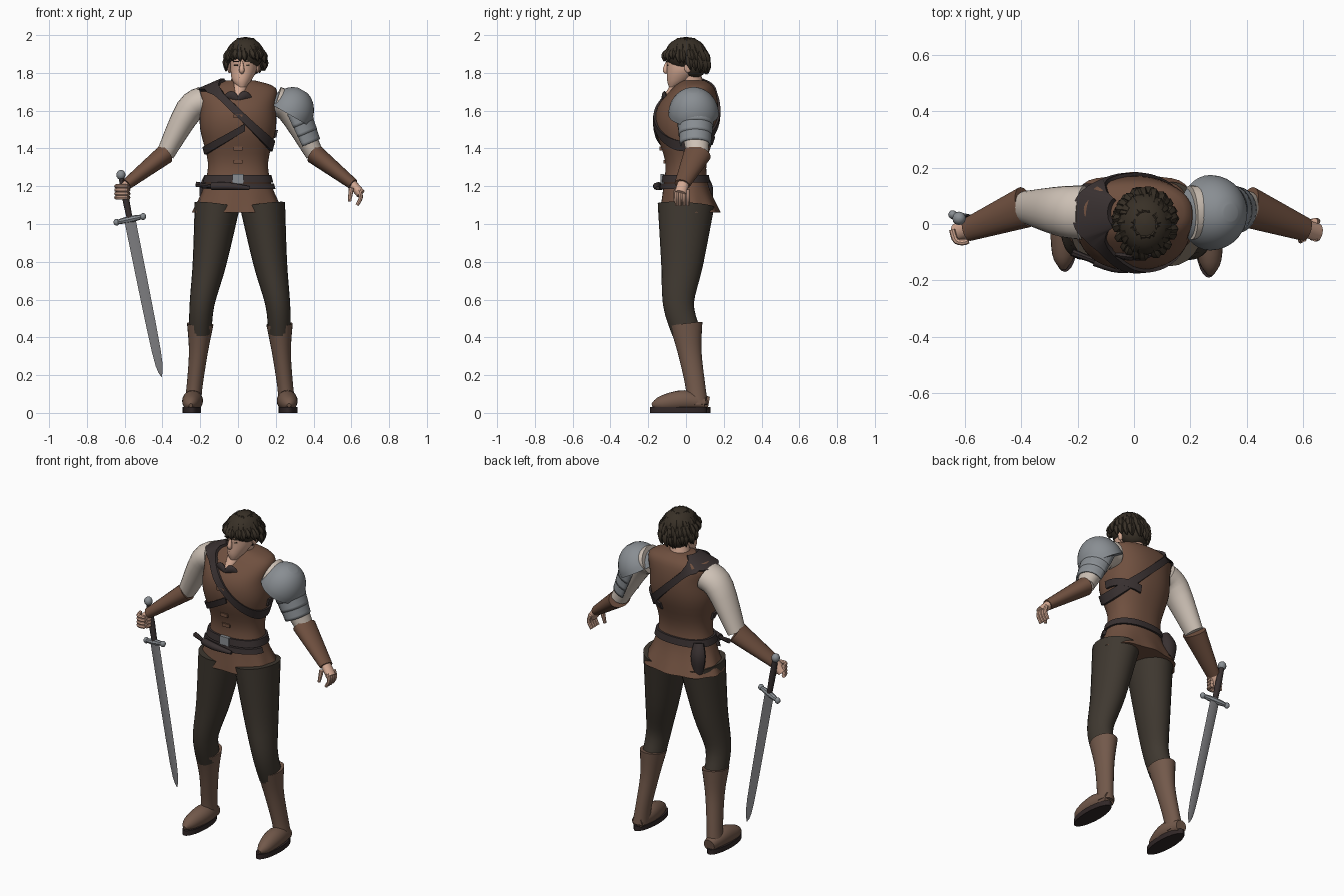
import bpy, bmesh, random
from math import sin, cos, pi, radians
from mathutils import Vector, Matrix

cube = bpy.data.objects.get("Cube")
if cube:
    bpy.data.objects.remove(cube)
random.seed(4)


def material(name, *rgb):
    mat = bpy.data.materials.new(name)
    mat.use_nodes = True
    mat.diffuse_color = (*rgb, 1)
    mat.node_tree.nodes["Principled BSDF"].inputs["Base Color"].default_value = (*rgb, 1)
    return mat


leather = material("brown leather", .16, .08, .05)
boot_leather = material("boot leather", .17, .1, .07)
cloth = material("dark trouser cloth", .05, .04, .03)
hair_black = material("black hair", .04, .03, .02)
strap_leather = material("dark strap leather", .04, .03, .03)
linen = material("pale linen", .62, .54, .47)
skin = material("skin", .68, .41, .3)
steel = material("plate steel", .25, .27, .29)
blade_steel = material("blade steel", .2, .2, .21)
sole_rubber = material("boot sole", .03, .02, .02)


def make(name, mat, tubes, closed=True, cap=True, thickness=0):
    """Skin lists of rings into one smooth object with sharp edges kept."""
    bm = bmesh.new()
    for rings in tubes:
        rows = [[bm.verts.new(point) for point in ring] for ring in rings]
        count = len(rows[0])
        for lower, upper in zip(rows, rows[1:]):
            for i in range(count if closed else count - 1):
                j = (i + 1) % count
                bm.faces.new((lower[i], lower[j], upper[j], upper[i]))
        if cap and closed:
            bm.faces.new(rows[0])
            bm.faces.new(rows[-1][::-1])
    bmesh.ops.remove_doubles(bm, verts=bm.verts, dist=.0001)
    bmesh.ops.recalc_face_normals(bm, faces=bm.faces)
    for face in bm.faces:
        face.smooth = True
    for edge in bm.edges:
        edge.smooth = edge.calc_face_angle(0) < radians(40)
    mesh = bpy.data.meshes.new(name)
    bm.to_mesh(mesh)
    bm.free()
    mesh.materials.append(mat)
    ob = bpy.data.objects.new(name, mesh)
    bpy.context.collection.objects.link(ob)
    if thickness:
        ob.modifiers.new("thickness", "SOLIDIFY").thickness = thickness


def spline(rows, steps=4):
    """Smooth interpolation through rows of numbers."""
    result = []
    last = len(rows) - 1
    for i in range(last):
        near = [rows[max(0, min(last, i + k))] for k in (-1, 0, 1, 2)]
        for step in range(steps):
            t = step / steps
            result.append([b + t / 2 * (c - a + t * (2*a - 5*b + 4*c - d + t * (3*(b - c) + d - a)))
                           for a, b, c, d in zip(*near)])
    return result + [list(rows[-1])]


def oval(row, angle, offset=0, power=2):
    x, y, z, width, depth = row
    c, s = cos(angle), sin(angle)
    k = (abs(c) ** power + abs(s) ** power) ** (-1 / power)
    return Vector((x + (width + offset) * k * c, y + (depth + offset) * k * s, z))


def loft(name, mat, rows, sides=28):
    """Stack of level ovals: x, y, z, half width, half depth."""
    make(name, mat, [[[oval(row, 2 * pi * i / sides) for i in range(sides)] for row in spline(rows)]])


def ball(name, mat, centre, size, sides=20):
    x, y, z = centre
    width, depth, height = size
    latitudes = [pi * (i / 12 - .5) * .99 for i in range(13)]
    make(name, mat, [[[oval((x, y, z + height * sin(a), width * cos(a), depth * cos(a)), 2 * pi * i / sides)
                       for i in range(sides)] for a in latitudes]])


def tube(path, radii, depth=1, sides=16, arc=None):
    """Rings square to a smooth path; depth scales the radius from front to back."""
    rows = spline([(*point, radius) for point, radius in zip(path, radii)])
    points = [Vector(row[:3]) for row in rows]
    start, end = arc or (0, 2 * pi)
    angles = [start + (end - start) * k / (sides - 1 if arc else sides) for k in range(sides)]
    rings = []
    for i, (point, row) in enumerate(zip(points, rows)):
        along = (points[min(i + 1, len(points) - 1)] - points[max(i - 1, 0)]).normalized()
        reference = Vector((1, 0, 0)) if abs(along.y) > .9 else Vector((0, 1, 0))
        across = along.cross(reference).normalized()
        out = across.cross(along) * depth
        rings.append([point + row[3] * (across * cos(a) + out * sin(a)) for a in angles])
    return rings


def limb(name, mat, path, radii, **options):
    make(name, mat, [tube(path, radii, **options)])


def box(name, mat, centre, size, turn=0):
    matrix = Matrix.Translation(centre) @ Matrix.Rotation(turn, 4, 'Z') @ Matrix.Diagonal((*size, 1))
    square = [(-.5, -.5), (.5, -.5), (.5, .5), (-.5, .5)]
    make(name, mat, [[[matrix @ Vector((*corner, h)) for corner in square] for h in (-.5, .5)]])


def on_side(side, *points):
    """Points are given for the right; the left mirrors them about the body's middle."""
    return [Vector((x if side < 0 else .02 - x, y, z)) for x, y, z in points]


# Vest with a flared, folded skirt
vest_rows = spline([(0, .02, 1.06, .24, .16), (0, 0, 1.2, .18, .12), (0, 0, 1.33, .16, .11),
                    (0, 0, 1.5, .2, .16), (0, .01, 1.62, .2, .16), (0, .04, 1.72, .2, .11),
                    (.01, .04, 1.76, .08, .06)])


def vest_point(z, angle, offset=0):
    z = min(max(z, vest_rows[0][2]), vest_rows[-1][2])
    for low, high in zip(vest_rows, vest_rows[1:]):
        if low[2] <= z <= high[2]:
            t = (z - low[2]) / (high[2] - low[2])
            point = oval([a + (b - a) * t for a, b in zip(low, high)], angle, offset, 2.3)
            break
    fold = 1 + .2 * sin(9 * angle) * max(0, 1.2 - z)
    return Vector((point.x * fold, point.y * fold, z + (offset if z > 1.7 else 0)))


make("vest", leather, [[[vest_point(row[2], pi * i / 28) for i in range(56)] for row in vest_rows]])


def strap(name, level, slope, width, start=0, end=360, offset=.012):
    """Band round the vest following a tilted plane, between two angles."""
    rings = []
    for degrees in range(start, end + 1, 5):
        angle, z = radians(degrees), level
        for _ in range(8):
            z = min(level + slope * vest_point(z, angle).x, 1.73)
        low, high = z - width / 2, z + width / 2
        rings.append([vest_point(low, angle, -.01), vest_point(low, angle, offset),
                      vest_point(high, angle, offset), vest_point(high, angle, -.01)])
    make(name, strap_leather, [rings], cap=end - start < 360)


strap("shoulder_strap", 1.59, -1, .055)
strap("chest_strap", 1.49, .6, .04, 180, 280)
strap("back_strap", 1.42, .3, .04, 0, 70)
strap("waist_belt", 1.24, 0, .04)
strap("hip_belt", 1.2, 0, .03, 205, 345, offset=.018)

# Vest toggles, buckle, collar flaps and open neck
front = -pi / 2
for z in (1.33, 1.4, 1.57):
    box("vest_toggle", leather, vest_point(z, front), (.05, .02, .02))
box("belt_buckle", steel, vest_point(1.24, front, .01), (.06, .02, .05))
collar = vest_point(1.66, front)
for side in (-1, 1):
    tip = collar + Vector((side * .07, .02, 0))
    limb("collar_flap", strap_leather, [collar, (collar + tip) / 2 + Vector((0, 0, .02)), tip],
         [.01, .025, .01], depth=.5, sides=8)
limb("open_neck", skin, [(.015, -.05, 1.75), collar], [.04, .01], depth=.5, sides=8)

# Dagger across the belly and pouch behind the right hip
dagger_mouth = Vector((-.14, -.13, 1.2))
limb("dagger_sheath", strap_leather, [(.06, -.15, 1.19), (-.05, -.155, 1.2), dagger_mouth], [.01, .02, .02], sides=10)
limb("dagger_hilt", strap_leather, [dagger_mouth, (-.22, -.1, 1.21)], [.01, .014], sides=8)
limb("hip_pouch", strap_leather, [(-.15, .09, 1.25), (-.16, .11, 1.18), (-.16, .11, 1.08)], [.03, .045, .03],
     depth=.8, sides=10)

# Legs, boots and soles
hip, thigh, knee, calf = (-.11, 0, 1.1), (-.15, -.02, .8), (-.19, -.04, .58), (-.2, 0, .43)
cuff, shin, ankle = (-.2, 0, .47), (-.21, .02, .32), (-.23, .05, .14)
for side, word in ((-1, "right_"), (1, "left_")):
    limb(word + "trouser_leg", cloth, on_side(side, hip, thigh, knee, calf), [.12, .09, .066, .06],
         depth=1.25, sides=24)
    limb(word + "boot_shaft", boot_leather, on_side(side, cuff, shin, ankle, (-.24, .06, .04)),
         [.07, .05, .042, .045], depth=1.25, sides=24)
    stride = .01 * (1 - side)
    heel, toe = stride + .1, stride - .18
    instep = (heel + toe) / 2 + .03
    limb(word + "boot_foot", boot_leather,
         on_side(side, (-.24, heel, .05), (-.24, instep, .065), (-.25, toe + .05, .05), (-.25, toe, .04)),
         [.035, .055, .04, .01], sides=20)
    middle = on_side(side, (-.245, (heel + toe) / 2, 0))[0]
    loft(word + "boot_sole", sole_rubber, [(middle.x, middle.y, z, .05, (heel - toe) / 2 + .01) for z in (0, .03)])

# Sleeves, bracers and palms
shoulder, upper_arm, elbow = (-.18, .04, 1.65), (-.26, .045, 1.6), (-.385, .06, 1.37)
wrist, knuckles = (-.59, -.02, 1.21), (-.63, -.03, 1.16)
for side, word in ((-1, "right_"), (1, "left_")):
    limb(word + "sleeve", linen, on_side(side, shoulder, upper_arm, elbow), [.08, .074, .048], depth=1.2, sides=24)
    limb(word + "bracer", leather, on_side(side, elbow, wrist), [.053, .03], depth=1.4, sides=20)
    limb(word + "palm", skin, on_side(side, (-.57, -.01, 1.23), knuckles), [.024, .025], depth=1.3)

# Fingers: curled on the grip, and hanging loosely on the other hand
gripping, hanging = [], []
for i in range(4):
    y = .02 * i - .05
    z = 1.2 - .02 * i
    gripping.append(tube([(-.645, -.02, z), (-.63, -.06, z), (-.59, -.06, z), (-.58, -.02, z)], [.011] * 4, sides=8))
    hanging.append(tube([(.64, y, 1.18), (.65, y, 1.14), (.63, y, 1.1)], [.012, .011, .009], sides=8))
hanging.append(tube([(.6, -.05, 1.19), (.59, -.06, 1.12)], [.014, .009], sides=8))
make("right_fingers", skin, gripping)
make("left_fingers", skin, hanging)

# Domed shoulder plate with overlapping arm bands
base = Vector((.27, .04, 1.58))
axis = Vector((.5, 0, .87))
dome = [pi / 2 * k / 7 for k in range(7)]
limb("shoulder_plate", steel, [base + axis * .15 * sin(a) for a in dome], [.125 * cos(a) for a in dome],
     depth=1.07, sides=32)
for i in range(3):
    top = Vector((.29 + .022 * i, .05, 1.59 - .05 * i))
    band = tube([top, top + Vector((.03, 0, -.07))], [.095 - .006 * i, .09 - .006 * i],
                depth=1.06, arc=(-1.9, 1.9))
    make("arm_band", steel, [band], closed=False, thickness=.008)

# Sword, laid out along one line from pommel to tip
pommel, tip = Vector((-.62, .02, 1.26)), Vector((-.405, -.01, .19))
guard = pommel.lerp(tip, .22)
limb("sword_blade", blade_steel, [guard, pommel.lerp(tip, .87), tip], [.03, .024, .001], depth=.3, sides=4)
limb("sword_grip", strap_leather, [pommel, pommel.lerp(guard, .5), guard], [.014, .018, .015], sides=10)
ball("sword_pommel", steel, pommel, (.024, .024, .026), sides=12)
arm = Vector((.07, -.02, .015))
limb("sword_guard", steel, [guard - arm, guard, guard + arm], [.011, .018, .011], sides=8)
for end in (guard - arm, guard + arm):
    ball("guard_end", steel, end, (.016, .016, .018), sides=10)

# Head, neck and face
limb("neck", skin, [(.01, .04, 1.7), (.03, .02, 1.83)], [.06, .05], sides=20)
loft("head", skin, [(.02, -.07, 1.725, .02, .02), (.02, -.04, 1.76, .05, .06), (.03, -.01, 1.82, .07, .09),
                    (.03, 0, 1.9, .07, .1), (.03, 0, 1.96, .05, .06)])
limb("nose", skin, [(.02, -.1, 1.86), (.02, -.11, 1.815), (.02, -.1, 1.8)], [.006, .014, .008], sides=10)
box("mouth", leather, (.02, -.095, 1.777), (.03, .008, .004))
for side in (-1, 1):
    x = .02 + side * .03
    box("eye", hair_black, (x, -.093, 1.84), (.02, .008, .008), side * .35)
    box("eyebrow", hair_black, (x, -.097, 1.86), (.03, .008, .007), side * .35)
    ball("ear", skin, (.03 + side * .075, .01, 1.83), (.012, .02, .03), sides=10)

# Hair: cap, nape and layers of pointed locks
crown = Vector((.04, 0, 1.9))
ball("hair_cap", hair_black, crown, (.095, .11, .09))
ball("hair_nape", hair_black, (.035, .04, 1.84), (.08, .07, .07))
locks = []
for layer, reach in enumerate((.35, .7, .9, .95)):
    count = 12 + 5 * layer
    for i in range(count):
        angle = 2 * pi * (i + random.random() * .7) / count
        back = sin(angle)
        if layer == 3 and back < -.1:
            continue
        top = .08 - .03 * layer
        drop = .06 + .02 * random.random() + (.02 * back if layer > 1 else 0)
        spread = min(reach + .16, 1.05) + .08 * random.random()
        path = []
        for t, r in ((0, reach), (.5, min(reach + .15, 1.08)), (1, spread)):
            swing = angle + .12 * t
            path.append(crown + Vector((.095 * r * cos(swing), .108 * r * sin(swing), top - drop * t)))
        locks.append(tube(path, [.012, .02, .002], sides=6))
make("hair_locks", hair_black, locks)
